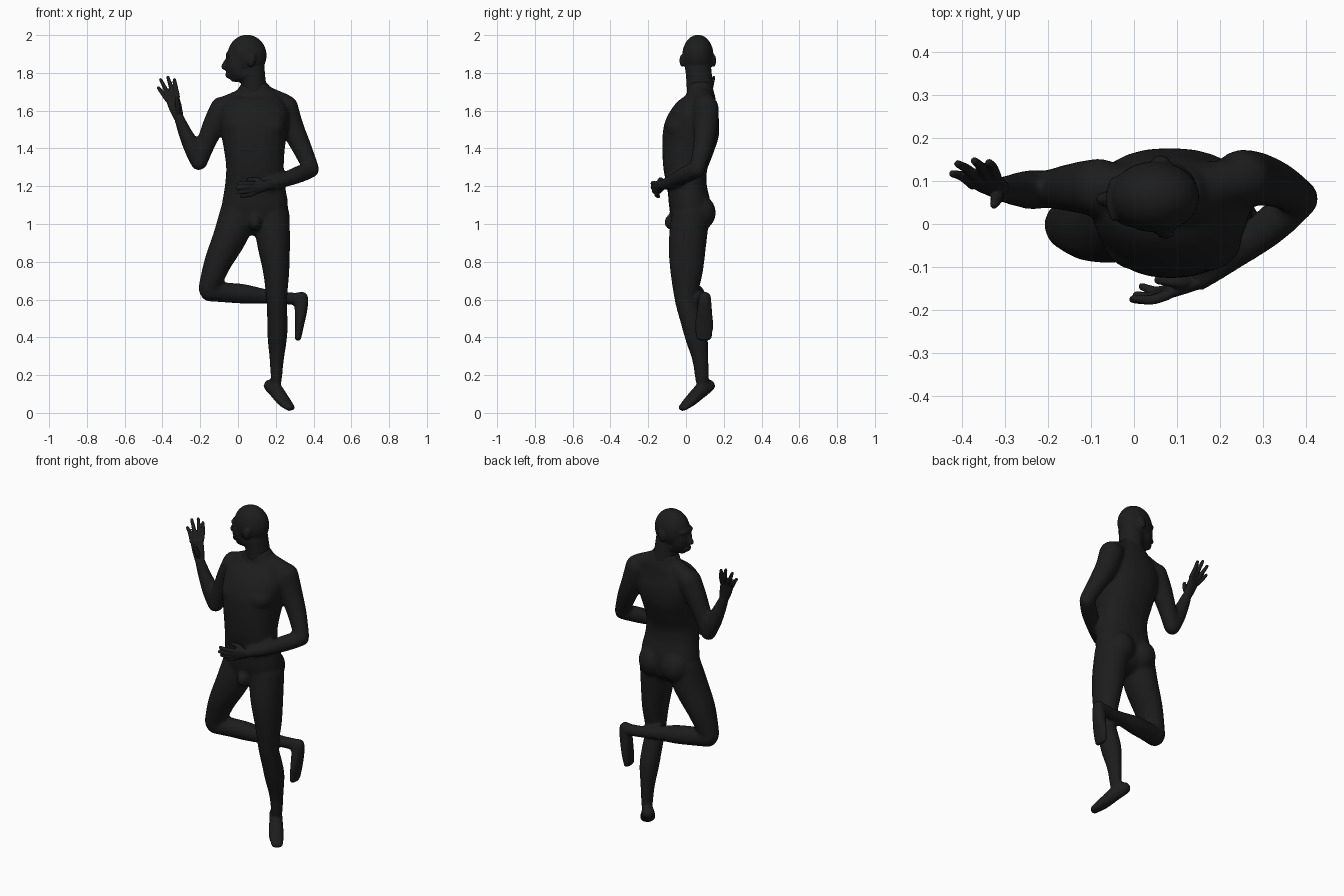
import bpy, bmesh, math
from mathutils import Vector, Matrix

skin = bpy.data.materials.new("matte_black")
skin.diffuse_color = (0.012, 0.012, 0.012, 1)
SEG = 24


def spline(keys, steps=5):
    """Catmull-Rom through rows of (x, y, z, side radius, depth radius)."""
    out, n = [], len(keys)
    for i in range(n - 1):
        p0, p1, p2, p3 = (keys[max(0, min(n - 1, i + k))] for k in (-1, 0, 1, 2))
        for s in range(steps):
            t = s / steps
            out.append([0.5 * (2 * b + (c - a) * t + (2 * a - 5 * b + 4 * c - d) * t * t
                               + (3 * b - a - 3 * c + d) * t ** 3)
                        for a, b, c, d in zip(p0, p1, p2, p3)])
    return out + [list(keys[-1])]


def tube(bm, keys, ref=(1, 0, 0), power=1.0):
    """Rounded-end elliptical loft; rows with 4 numbers are round."""
    rows = spline([tuple(k) if len(k) == 5 else tuple(k) + (k[3],) for k in keys])
    pts = [Vector(r[:3]) for r in rows]
    n, rings = len(rows), []
    for i, r in enumerate(rows):
        t = (pts[min(i + 1, n - 1)] - pts[max(i - 1, 0)]).normalized()
        s = Vector(ref)
        s = (s - t * s.dot(t)).normalized()
        u = t.cross(s)
        cap = min(r[3], r[4]) * 0.9
        extra = [(0, 1)]
        dome = [(cap * math.sin(a), math.cos(a)) for a in (0.4, 0.8, 1.15, 1.45)]
        if i == 0:
            extra = [(-o, k) for o, k in reversed(dome)] + extra
        if i == n - 1:
            extra += dome
        for off, k in extra:
            ring = []
            for j in range(SEG):
                a = 2 * math.pi * j / SEG
                c, d = math.cos(a), math.sin(a)
                c, d = (math.copysign(abs(v) ** power, v) for v in (c, d))
                ring.append(bm.verts.new(pts[i] + t * off + s * (r[3] * k * c) + u * (r[4] * k * d)))
            rings.append(ring)
    for A, B in zip(rings, rings[1:]):
        for j in range(SEG):
            bm.faces.new((A[j], A[(j + 1) % SEG], B[(j + 1) % SEG], B[j]))
    bm.faces.new(rings[0][::-1])
    bm.faces.new(rings[-1])


def ball(bm, c, r, tilt=0):
    m = Matrix.Translation(c) @ Matrix.Rotation(tilt, 4, 'Y') @ Matrix.Diagonal((*r, 1))
    bmesh.ops.create_uvsphere(bm, u_segments=24, v_segments=16, radius=1, matrix=m)


def finish(bm, name, voxel, smooth):
    """Fuse the overlapping volumes into one soft skin."""
    bmesh.ops.recalc_face_normals(bm, faces=bm.faces)
    me = bpy.data.meshes.new(name)
    bm.to_mesh(me)
    bm.free()
    me.materials.append(skin)
    ob = bpy.data.objects.new(name, me)
    bpy.context.collection.objects.link(ob)
    rm = ob.modifiers.new("fuse", 'REMESH')
    rm.mode, rm.voxel_size, rm.use_smooth_shade = 'VOXEL', voxel, True
    sm = ob.modifiers.new("soften", 'SMOOTH')
    sm.factor, sm.iterations = 0.5, smooth


# torso
b = bmesh.new()
tube(b, [(.085, .025, 1.03, .155, .10), (.09, .02, 1.10, .175, .11), (.09, .005, 1.20, .16, .105),
         (.09, -.003, 1.30, .153, .118), (.087, .01, 1.40, .162, .138), (.085, .03, 1.50, .178, .148),
         (.087, .055, 1.59, .182, .125), (.09, .075, 1.66, .14, .085), (.085, .075, 1.71, .085, .068)],
     power=0.88)
for x in (.015, .165):
    ball(b, (x, .07, 1.06), (.085, .088, .095))      # buttocks
    ball(b, (x, -.04, 1.51), (.085, .07, .065))      # chest muscles
ball(b, (.09, -.07, 1.01), (.035, .045, .045))
# shoulder slopes
tube(b, [(-.06, .085, 1.625, .055), (.03, .08, 1.67, .052), (.08, .08, 1.71, .055),
         (.15, .085, 1.675, .055), (.245, .1, 1.635, .055)], ref=(0, 1, 0))
# raised right arm
tube(b, [(-.08, .085, 1.612, .068), (-.125, .085, 1.53, .06), (-.172, .083, 1.42, .05),
         (-.205, .08, 1.325, .042)])
tube(b, [(-.207, .08, 1.323, .042), (-.24, .08, 1.40, .046), (-.283, .08, 1.49, .036),
         (-.315, .08, 1.57, .026, .028)])
# left arm folded across the waist
tube(b, [(.25, .105, 1.62, .068), (.283, .105, 1.52, .063), (.335, .09, 1.41, .053),
         (.387, .06, 1.295, .042)])
tube(b, [(.388, .06, 1.288, .043), (.315, -.005, 1.26, .045), (.225, -.075, 1.225, .035),
         (.15, -.13, 1.205, .027)], ref=(0, 0, 1))
# bent right leg
tube(b, [(.005, .025, 1.06, .10, .10), (-.043, .01, .93, .09, .1), (-.105, 0, .8, .073, .087),
         (-.148, -.003, .68, .058, .062), (-.155, 0, .652, .054, .056)])
tube(b, [(-.152, 0, .645, .055), (-.06, .025, .637, .053), (.03, .045, .63, .052),
         (.13, .065, .618, .041), (.22, .085, .608, .033), (.31, .1, .605, .033)], ref=(0, 1, 0))
tube(b, [(.338, .1, .612, .034, .034), (.334, .098, .55, .035, .04), (.326, .096, .47, .025, .05),
         (.317, .094, .395, .018, .045)])
# standing left leg
tube(b, [(.175, .025, 1.05, .098, .1), (.188, .008, .9, .088, .1), (.202, .003, .75, .07, .087),
         (.205, 0, .6, .055, .06), (.208, .03, .49, .054, .06), (.208, .055, .4, .052, .06),
         (.205, .076, .28, .038, .043), (.203, .085, .17, .029, .036)])
tube(b, [(.168, .122, .145, .035, .035), (.2, .08, .118, .038, .04), (.24, .025, .065, .043, .03),
         (.277, -.018, .026, .034, .018)], ref=(.78, .62, 0))
finish(b, "body", .009, 10)

# head turned to the side, with neck
b = bmesh.new()
tube(b, [(.09, .08, 1.65, .075, .07), (.083, .073, 1.73, .067, .07), (.075, .065, 1.83, .065, .068)])
ball(b, (.048, .063, 1.892), (.104, .083, .11))
ball(b, (.0, .058, 1.845), (.066, .066, .095), -.1)
tube(b, [(.07, .062, 1.81, .06, .066), (.015, .06, 1.79, .038, .056), (-.022, .058, 1.775, .024, .034)],
     ref=(0, 0, 1))
ball(b, (-.045, .058, 1.895), (.02, .055, .02))
tube(b, [(-.057, .058, 1.872, .01), (-.07, .057, 1.845, .014), (-.074, .057, 1.83, .016)])
ball(b, (-.048, .058, 1.79), (.02, .028, .02))
for y, x in ((-.022, .073), (.147, .062)):
    ball(b, (x, y, 1.865), (.02, .013, .035), .2)
finish(b, "head", .007, 5)


def hand(name, wrist, knuckles, side, width, tips, thumb, bend):
    """Flat palm, four gently curved fingers and a thumb."""
    b = bmesh.new()
    w, k, s = Vector(wrist), Vector(knuckles), Vector(side).normalized()
    mid = w.lerp(k, .55)
    tube(b, [(*w, .026, .022), (*mid, width * .95, .018), (*k, width, .014)], ref=side)
    for i, tip in enumerate(tips):
        a = k + s * width * (i - 1.5) / 1.9
        m = a.lerp(Vector(tip), .5) + Vector(bend)
        tube(b, [(*a, .0125), (*m, .0115), (*tip, .009)], ref=side)
    c = w.lerp(mid, .4)
    m = c.lerp(Vector(thumb[0]), .9)
    tube(b, [(*c, .018), (*m, .015), (*thumb[1], .01)], ref=(.3, .5, .8))
    finish(b, name, .0045, 3)


hand("right_hand", (-.313, .08, 1.56), (-.347, .1, 1.665), (.85, .25, .22), .038,
     [(-.422, .117, 1.722), (-.41, .14, 1.765), (-.371, .147, 1.777), (-.337, .143, 1.765)],
     ((-.318, .06, 1.62), (-.325, .045, 1.665)), (0, .006, 0))
hand("left_hand", (.155, -.128, 1.205), (.08, -.158, 1.188), (.1, .25, -1), .036,
     [(.0, -.172, 1.216), (-.004, -.175, 1.19), (.004, -.165, 1.167), (.018, -.145, 1.145)],
     ((.10, -.135, 1.235), (.055, -.13, 1.235)), (0, -.008, 0))
